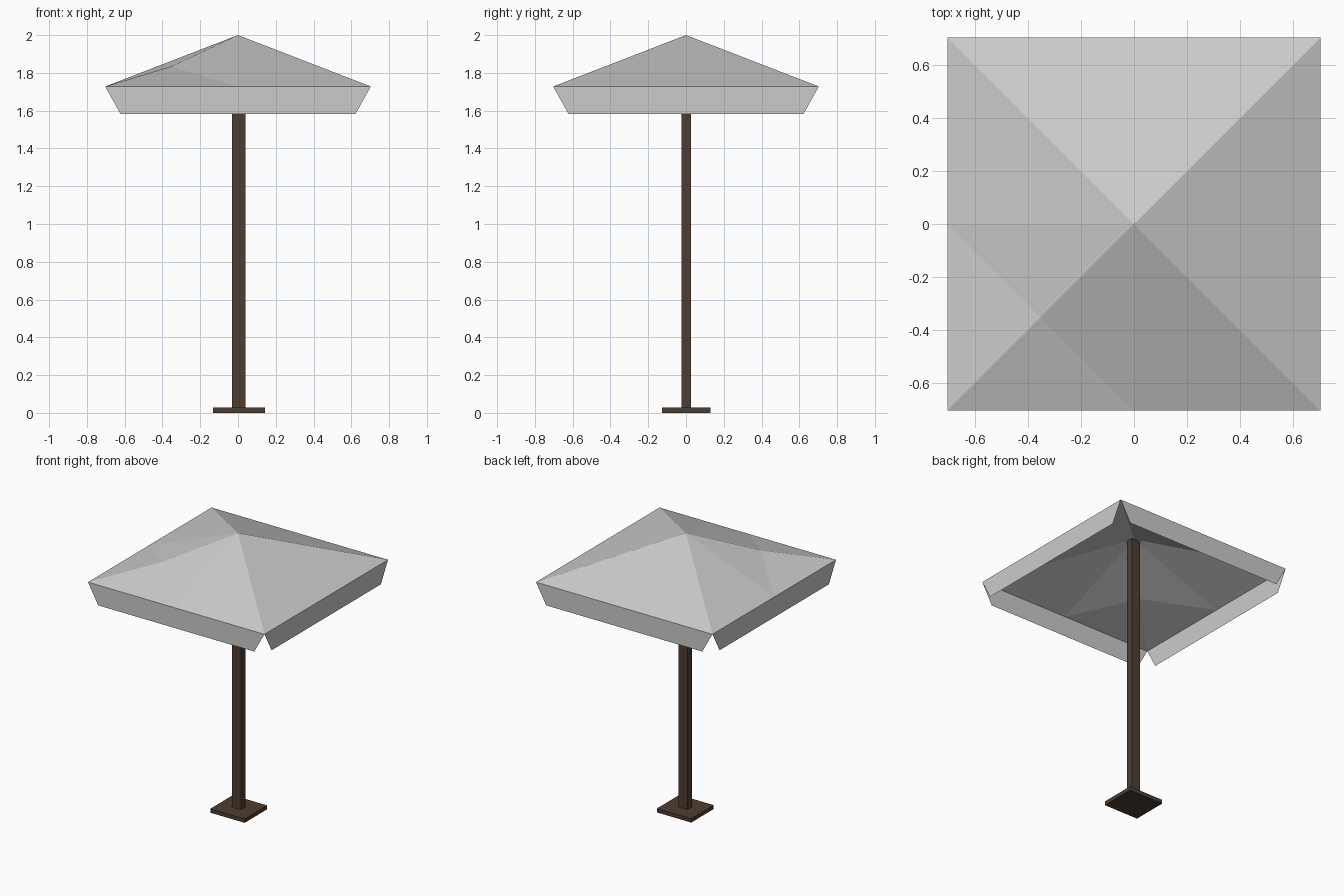
import bpy
import bmesh
from mathutils import Matrix, Vector
from math import pi

if "Cube" in bpy.data.objects:
    bpy.data.objects.remove(bpy.data.objects["Cube"])

HALF, EAVE, APEX = 0.703, 1.728, 2.0   # canopy half width, eave and peak heights
HEM, HEM_HALF = 1.582, 0.622           # valance bottom height and half width

brown = bpy.data.materials.new("dark_wood")
brown.diffuse_color = (0.075, 0.048, 0.032, 1)
brown.use_nodes = True
brown.node_tree.nodes["Principled BSDF"].inputs["Base Color"].default_value = brown.diffuse_color


def finish(name, bm, mat=None):
    mesh = bpy.data.meshes.new(name)
    bm.to_mesh(mesh)
    bm.free()
    obj = bpy.data.objects.new(name, mesh)
    bpy.context.collection.objects.link(obj)
    if mat:
        mesh.materials.append(mat)
    return obj


def box(name, lo, hi, mat):
    lo, hi = Vector(lo), Vector(hi)
    bm = bmesh.new()
    size = Matrix.Diagonal((*(hi - lo), 1))
    bmesh.ops.create_cube(bm, size=1, matrix=Matrix.Translation((lo + hi) / 2) @ size)
    return finish(name, bm, mat)


# Foot plate and post
box("base_plate", (-0.132, -0.127, 0), (0.142, 0.129, 0.028), brown)
box("post", (-0.031, -0.024, 0.028), (0.04, 0.026, 1.983), brown)

# Canopy: four roof panels, with a slight sag on the front left ridge
bm = bmesh.new()
apex = bm.verts.new((0, 0, APEX))
ring = []
for i in range(4):
    turn = Matrix.Rotation(i * pi / 2, 3, 'Z')
    corner = bm.verts.new(turn @ Vector((-HALF, -HALF, EAVE)))
    sag = 0.029 if i == 0 else 0
    mid = bm.verts.new(turn @ Vector((-HALF / 2, -HALF / 2, (EAVE + APEX) / 2 - sag)))
    eave = bm.verts.new(turn @ Vector((0, -HALF, EAVE)))
    ring.append((corner, mid, eave))
for i in range(4):
    corner, mid, eave = ring[i]
    next_corner, next_mid, _ = ring[(i + 1) % 4]
    bm.faces.new((corner, eave, mid))
    bm.faces.new((mid, eave, apex))
    bm.faces.new((apex, eave, next_mid))
    bm.faces.new((next_mid, eave, next_corner))
finish("canopy", bm)

# Valances: tapered vertical flaps hanging from each eave
for i, side in enumerate(("front", "right", "back", "left")):
    turn = Matrix.Rotation(i * pi / 2, 3, 'Z')
    bm = bmesh.new()
    bm.faces.new([bm.verts.new(turn @ Vector((x, -HALF, z))) for x, z in (
        (-HALF, EAVE), (-HEM_HALF, HEM), (HEM_HALF, HEM), (HALF, EAVE))])
    finish(side + "_valance", bm)
